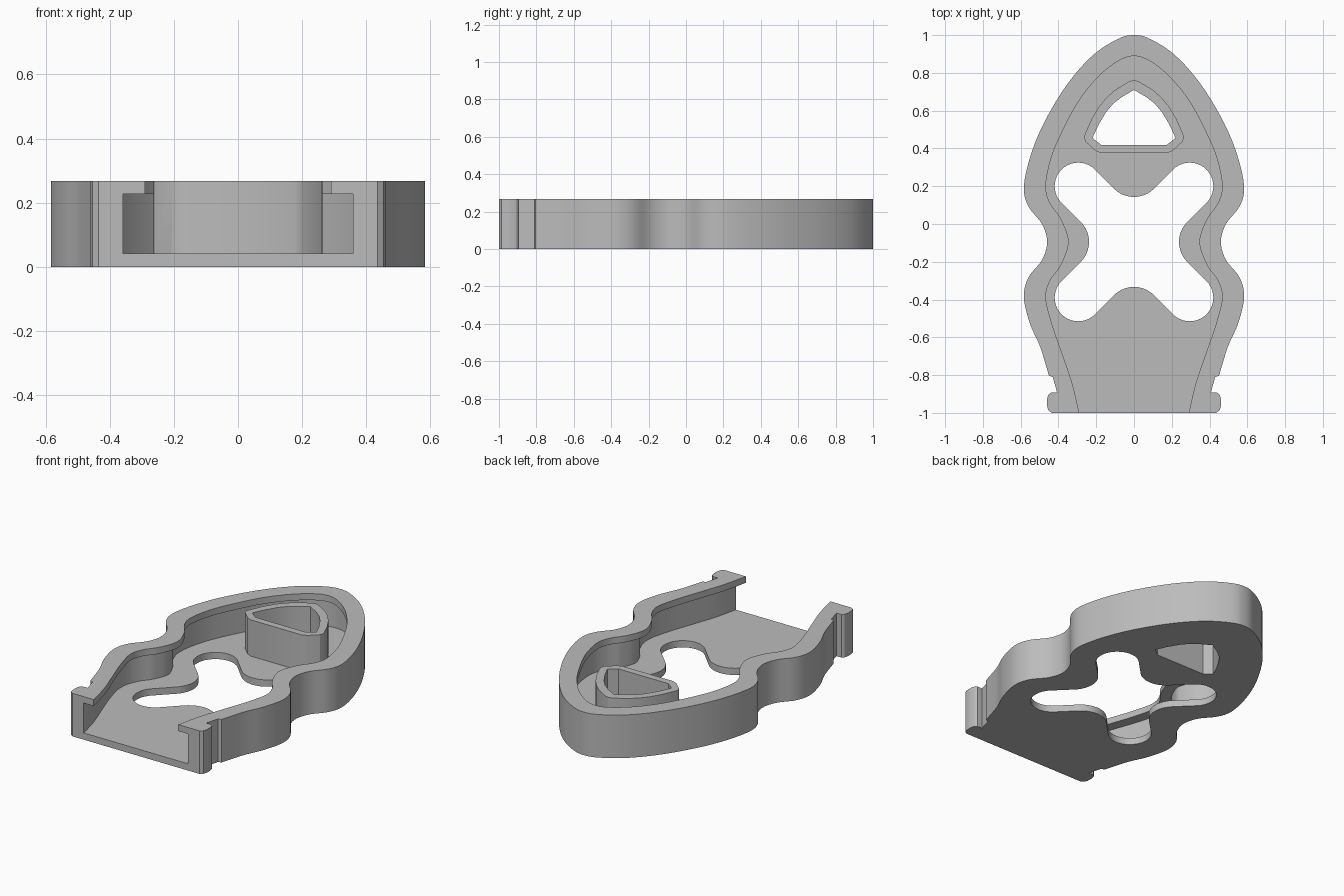
import bpy, bmesh
from math import radians, cos, sin
from mathutils import Vector

if "Cube" in bpy.data.objects:
    bpy.data.objects.remove(bpy.data.objects["Cube"])

HEIGHT, FLOOR, LIP_BASE, UNDERCUT = 0.267, 0.042, 0.227, 0.067

grey = bpy.data.materials.new("plain grey")
grey.use_nodes = True
grey.diffuse_color = (0.5, 0.5, 0.5, 1)
grey.node_tree.nodes["Principled BSDF"].inputs["Base Color"].default_value = (0.5, 0.5, 0.5, 1)


def spline(points, steps=5):
    """Smooth half outline that starts on the mirror axis."""
    p = [Vector(q) for q in points]
    p = [Vector((-p[1].x, p[1].y))] + p + [2 * p[-1] - p[-2]]
    out = []
    for a, b, c, d in zip(p, p[1:], p[2:], p[3:]):
        for i in range(steps):
            t = i / steps
            out.append(0.5 * (2 * b + (c - a) * t + (2 * a - 5 * b + 4 * c - d) * t * t
                              + (3 * b - a - 3 * c + d) * t ** 3))
    return out + [p[-2]]


def mirrored(half):
    """Close a right half outline across x = 0."""
    left = [Vector((-q[0], q[1])) for q in reversed(half) if q[0] > 1e-5]
    return [Vector(q) for q in half] + left


def offset(half, amount):
    """Move a half outline outwards along its normals."""
    out = []
    for i, q in enumerate(half):
        before = half[i - 1] if i else Vector((-half[1].x, half[1].y))
        t = (half[min(i + 1, len(half) - 1)] - before).normalized()
        out.append(q + amount * Vector((-t.y, t.x)))
    return out


def prism(name, outline, z0, z1):
    bm = bmesh.new()
    face = bm.faces.new([bm.verts.new((q[0], q[1], z0)) for q in outline])
    top = bmesh.ops.extrude_face_region(bm, geom=[face])["geom"]
    bmesh.ops.translate(bm, vec=(0, 0, z1 - z0),
                        verts=[v for v in top if isinstance(v, bmesh.types.BMVert)])
    bmesh.ops.recalc_face_normals(bm, faces=bm.faces)
    mesh = bpy.data.meshes.new(name)
    bm.to_mesh(mesh)
    bm.free()
    mesh.materials.append(grey)
    ob = bpy.data.objects.new(name, mesh)
    bpy.context.collection.objects.link(ob)
    return ob


def combine(target, tool, operation):
    bpy.context.view_layer.objects.active = target
    mod = target.modifiers.new("combine", "BOOLEAN")
    mod.operation, mod.solver, mod.object = operation, "EXACT", tool
    bpy.ops.object.modifier_apply(modifier=mod.name)
    bpy.data.objects.remove(tool)


# Outer wall outline with a clip notch and rounded foot at the open end
outer = spline([(0, 1), (.085, .98), (.217, .894), (.349, .746), (.466, .556), (.543, .376),
                (.583, .2), (.56, .095), (.487, 0), (.46, -.095), (.487, -.19), (.56, -.285),
                (.583, -.39), (.55, -.53), (.497, -.65), (.45, -.804)])
foot = [(.43, -.81), (.407, -.893), (.44, -.893), (.454, -.905), (.46, -.925),
        (.46, -.965), (.453, -.987), (.435, -1)]
body = prism("body", mirrored(outer + foot), 0, HEIGHT)

# Cavity with an overhanging lip, open at the front
lip = spline([(0, .889), (.085, .862), (.19, .778), (.296, .645), (.386, .476), (.44, .344),
              (.467, .2), (.444, .11), (.386, .026), (.346, -.095), (.386, -.216), (.444, -.3),
              (.467, -.39), (.434, -.53), (.386, -.67), (.328, -.84), (.29, -1), (.272, -1.1)])
combine(body, prism("lip_cutter", mirrored(lip), .15, .4), "DIFFERENCE")
cavity = offset(lip, UNDERCUT)
combine(body, prism("cavity_cutter", mirrored(cavity), FLOOR, LIP_BASE), "DIFFERENCE")

# Four-lobed opening in the floor, made of tangent arcs
lobe, saddle, mid = .125, .15, -.095
arcs = [(.388, mid, saddle, 225, 135), (.295, .2, lobe, -45, 135),
        (0, .293, saddle, -45, -135), (-.295, .2, lobe, 45, 225),
        (-.388, mid, saddle, 45, -45), (-.295, -.39, lobe, 135, 315),
        (0, -.483, saddle, 135, 45), (.295, -.39, lobe, 225, 405)]
cross = []
for x, y, r, a0, a1 in arcs:
    n = abs(a1 - a0) // 9
    for i in range(n + 1):
        a = radians(a0 + (a1 - a0) * i / n)
        cross.append((x + r * cos(a), y + r * sin(a)))
combine(body, prism("opening_cutter", cross, -.1, .1), "DIFFERENCE")

# Hollow triangular post
post = [(0, .762), (.025, .755), (.1, .71), (.145, .67), (.185, .622), (.225, .555),
        (.258, .48), (.264, .46), (.258, .437), (.205, .388), (.175, .375)]
hole = [(0, .71), (.065, .672), (.11, .637), (.148, .592), (.188, .525), (.22, .455), (.172, .418)]
combine(body, prism("post", mirrored(post), FLOOR / 2, HEIGHT), "UNION")
combine(body, prism("post_hole_cutter", mirrored(hole), -.1, .4), "DIFFERENCE")

# Smooth the curved walls, keep the rims sharp
bpy.ops.object.select_all(action="DESELECT")
body.select_set(True)
bpy.context.view_layer.objects.active = body
bpy.ops.object.shade_smooth_by_angle(angle=radians(30))
